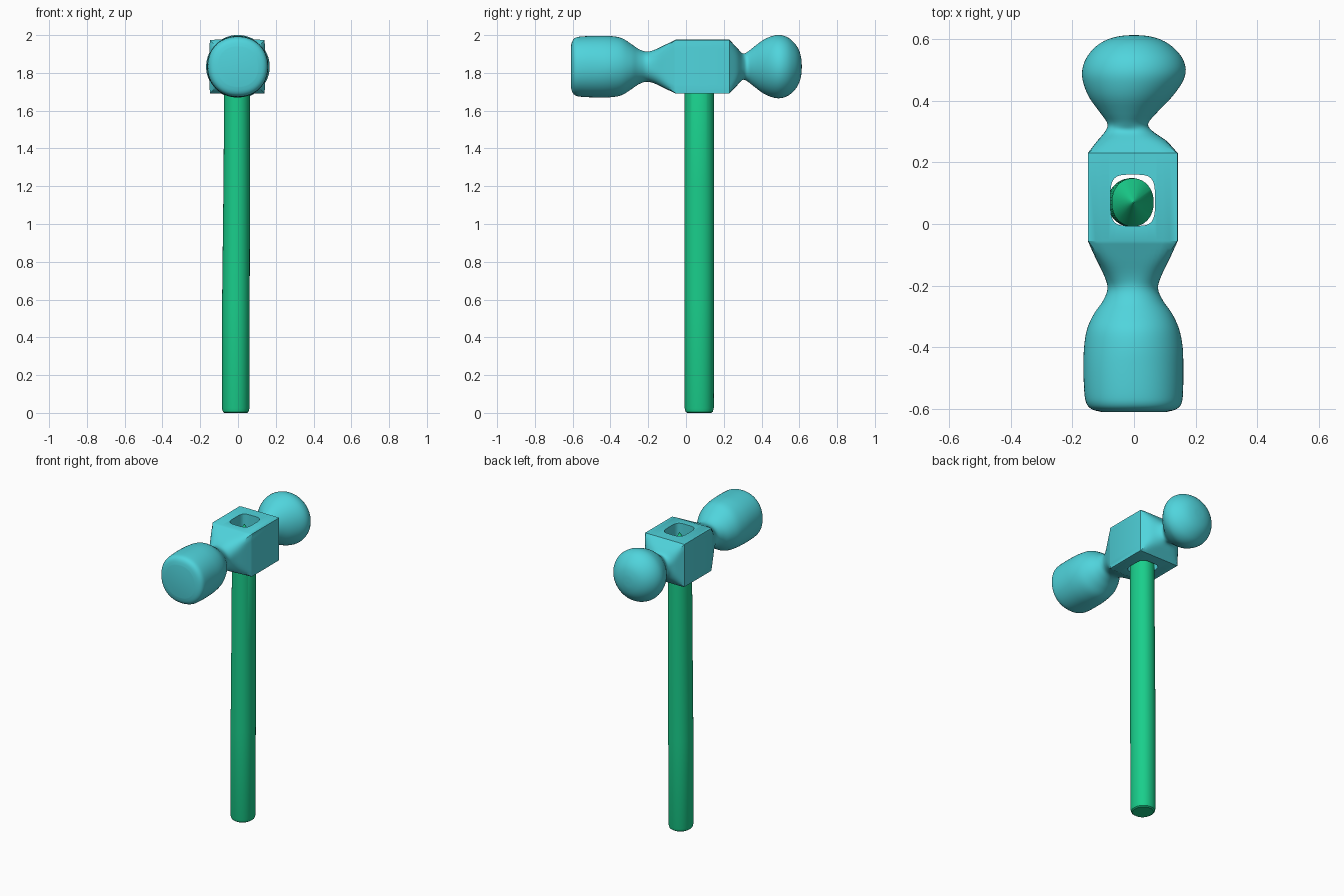
import bpy, bmesh, math

if "Cube" in bpy.data.objects:
    bpy.data.objects.remove(bpy.data.objects["Cube"])

ZC = 1.833   # height of the head axis
SEG = 64


def material(name, col):
    m = bpy.data.materials.new(name)
    m.diffuse_color = (*col, 1)
    m.use_nodes = True
    m.node_tree.nodes["Principled BSDF"].inputs["Base Color"].default_value = m.diffuse_color
    return m


def superellipse(rx, ry, n):
    pts = []
    for i in range(SEG):
        a = 2 * math.pi * i / SEG
        c, s = math.cos(a), math.sin(a)
        r = (abs(c) ** n + abs(s) ** n) ** (-1 / n)
        pts.append((rx * r * c, ry * r * s))
    return pts


def smooth_run(rows, steps=4):
    # Catmull-Rom interpolation through the stations of one run
    out = []
    for i in range(len(rows) - 1):
        p0, p1, p2 = rows[max(i - 1, 0)], rows[i], rows[i + 1]
        p3 = rows[min(i + 2, len(rows) - 1)]
        for k in range(steps):
            t = k / steps
            out.append([0.5 * (2 * b + (c - a) * t + (2 * a - 5 * b + 4 * c - d) * t * t
                               + (3 * b - a - 3 * c + d) * t ** 3)
                        for a, b, c, d in zip(p0, p1, p2, p3)])
    return out + [list(rows[-1])]


def loft(name, rings, mat):
    bm = bmesh.new()
    loops = [[bm.verts.new(p) for p in ring] for ring in rings]
    for a, b in zip(loops, loops[1:]):
        for i in range(SEG):
            j = (i + 1) % SEG
            bm.faces.new((a[i], a[j], b[j], b[i]))
    bm.faces.new(loops[0])
    bm.faces.new(loops[-1])
    bmesh.ops.recalc_face_normals(bm, faces=bm.faces)
    me = bpy.data.meshes.new(name)
    bm.to_mesh(me)
    bm.free()
    ob = bpy.data.objects.new(name, me)
    bpy.context.collection.objects.link(ob)
    me.materials.append(mat)
    return ob


def select(ob):
    bpy.ops.object.select_all(action='DESELECT')
    ob.select_set(True)
    bpy.context.view_layer.objects.active = ob


steel = material("steel", (0.08, 0.66, 0.72))
grip = material("grip", (0.01, 0.62, 0.26))

# Head stations: y, x centre, x radius, z radius, 1/exponent (0.5 round, near 0 square)
face_run = [(-0.610, 0, 0.105, 0.105, 0.45), (-0.602, 0, 0.135, 0.135, 0.45),
            (-0.585, 0, 0.153, 0.153, 0.46), (-0.55, -0.001, 0.160, 0.160, 0.47),
            (-0.47, -0.002, 0.162, 0.163, 0.48), (-0.40, -0.002, 0.160, 0.162, 0.5),
            (-0.34, -0.003, 0.149, 0.151, 0.5), (-0.29, -0.003, 0.126, 0.120, 0.5),
            (-0.25, -0.003, 0.098, 0.093, 0.5), (-0.21, -0.004, 0.082, 0.080, 0.48),
            (-0.17, -0.004, 0.092, 0.088, 0.36), (-0.11, -0.004, 0.121, 0.116, 0.16),
            (-0.055, -0.004, 0.146, 0.1425, 0.015)]
ball_run = [(0.23, -0.004, 0.146, 0.1425, 0.015), (0.27, -0.007, 0.112, 0.100, 0.2),
            (0.30, -0.016, 0.078, 0.070, 0.4), (0.325, -0.020, 0.066, 0.078, 0.5),
            (0.36, -0.018, 0.091, 0.105, 0.5), (0.41, -0.012, 0.133, 0.142, 0.5),
            (0.46, -0.004, 0.161, 0.163, 0.5), (0.50, 0, 0.168, 0.167, 0.5),
            (0.54, 0.001, 0.155, 0.154, 0.5), (0.575, 0, 0.125, 0.124, 0.5),
            (0.598, 0, 0.088, 0.088, 0.5), (0.610, 0, 0.045, 0.045, 0.5),
            (0.613, 0, 0.006, 0.006, 0.5)]
rings = []
for y, cx, rx, rz, inv in smooth_run(face_run) + smooth_run(ball_run):
    n = 1 / max(inv, 0.015)
    rings.append([(cx + u, y, ZC + v) for u, v in superellipse(rx, rz, n)])
head = loft("hammer_head", rings, steel)

# Eye through the head
cutter = loft("eye_cutter", [[(-0.004 + u, 0.077 + v, z) for u, v in superellipse(0.072, 0.083, 4)]
                             for z in (1.5, 2.2)], steel)
cutter.hide_render = True
mod = head.modifiers.new("eye", 'BOOLEAN')
mod.operation = 'DIFFERENCE'
mod.solver = 'EXACT'
mod.object = cutter
select(head)
bpy.ops.object.modifier_apply(modifier=mod.name)
bpy.data.objects.remove(cutter)

# Handle with rounded butt and pointed top: z, x centre, x radius, y radius
stations = [(0, -0.012, 0.060, 0.064), (0.006, -0.012, 0.068, 0.072),
            (0.025, -0.012, 0.073, 0.077), (0.6, -0.011, 0.073, 0.078),
            (1.2, -0.007, 0.070, 0.079), (1.83, -0.004, 0.068, 0.078),
            (1.955, -0.002, 0.002, 0.002)]
handle = loft("handle", [[(cx + u, 0.070 + v, z) for u, v in superellipse(rx, ry, 2.1)]
                         for z, cx, rx, ry in stations], grip)

for ob in (head, handle):
    select(ob)
    bpy.ops.object.shade_smooth_by_angle(angle=math.radians(28))
